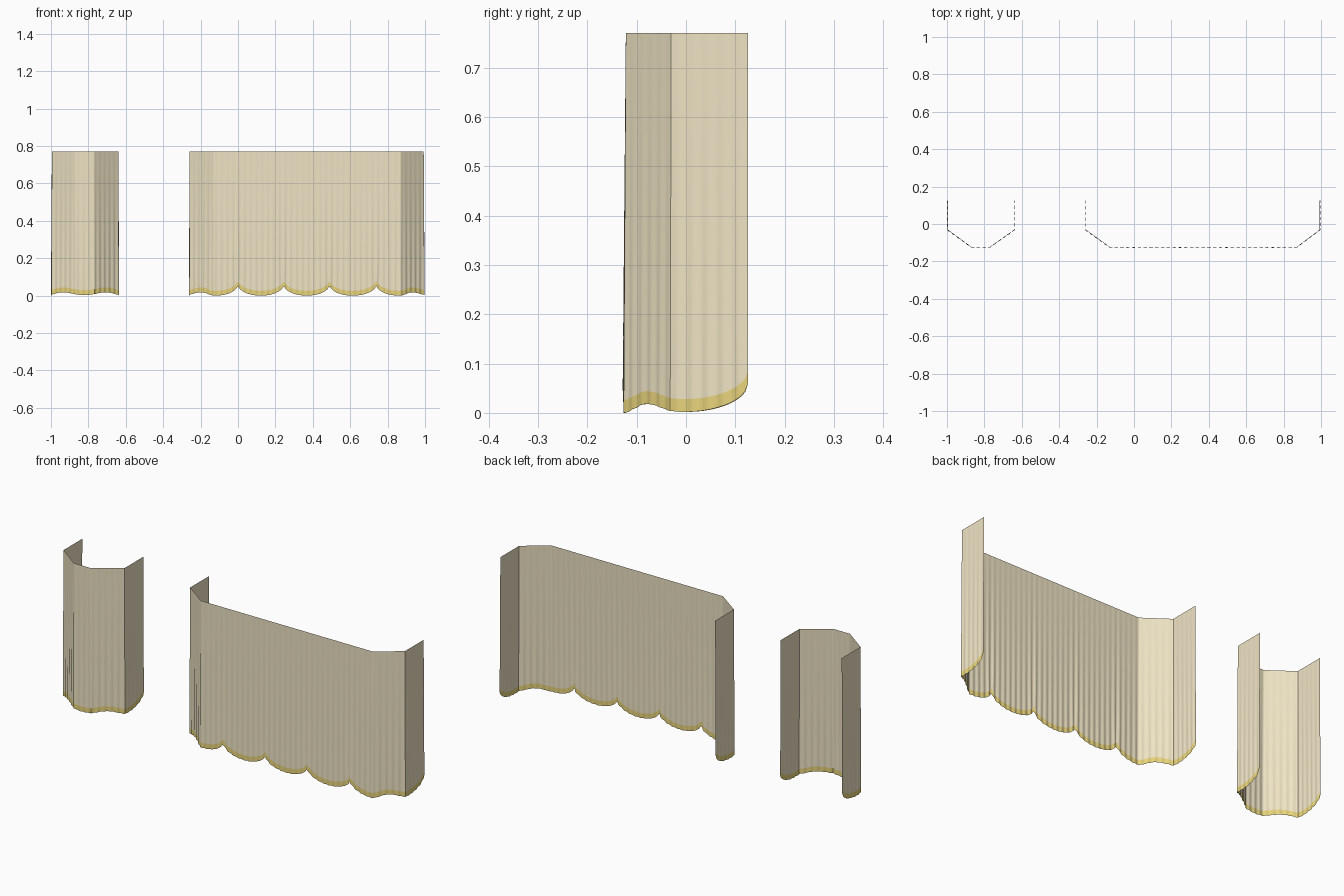
import bpy, math
from mathutils import Vector

if "Cube" in bpy.data.objects:
    bpy.data.objects.remove(bpy.data.objects["Cube"])

TOP = 0.77
TRIM = 0.026


def material(name, color):
    m = bpy.data.materials.new(name)
    m.diffuse_color = (*color, 1)
    m.use_nodes = True
    m.node_tree.nodes["Principled BSDF"].inputs["Base Color"].default_value = m.diffuse_color
    return m


cloth = material("cream_cloth", (0.86, 0.77, 0.55))
gold = material("gold_trim", (0.80, 0.65, 0.20))


def sample_path(points, step=0.006):
    """Arc length, position and outward normal along the plan outline."""
    pts = [Vector(p) for p in points]
    dirs = [(b - a).normalized() for a, b in zip(pts, pts[1:])]
    norms = [Vector((d.y, -d.x)) for d in dirs]
    out, s = [], 0
    for i, (a, b) in enumerate(zip(pts, pts[1:])):
        length = (b - a).length
        n = max(2, round(length / step))
        for k in range(n):
            nrm = norms[i]
            if k == 0 and i > 0:
                nrm = (norms[i] + norms[i - 1]).normalized()
            out.append((s + length * k / n, a.lerp(b, k / n), nrm))
        s += length
    out.append((s, pts[-1], norms[-1]))
    return out


def hem(s, anchors):
    """Scalloped hem: round lobes at tall cusps, soft waves at low crests."""
    for (s0, z0), (s1, z1) in zip(anchors, anchors[1:]):
        if s <= s1 or s1 == anchors[-1][0]:
            t = min(1, max(0, (s - s0) / (s1 - s0)))
            if z0 > z1:
                t = 1 - t
            lo, hi = min(z0, z1), max(z0, z1)
            if hi > 0.04:
                f = 1 - math.sqrt(max(0, 1 - t * t))
            else:
                f = (1 - math.cos(math.pi * t)) / 2
            return lo + (hi - lo) * f


def sheet(name, samples, anchors, levels, mat):
    """Pleated cloth strip; each level maps hem height to z."""
    cusps = [s for s, z in anchors if z > 0.04]
    verts, faces = [], []
    for s, p, n in samples:
        h = hem(s, anchors)
        near = max(math.exp(-((s - c) / 0.025) ** 2) for c in cusps[1:-1] or [9])
        for level in levels:
            z = level(h)
            loose = 1 - z / TOP
            wave = math.sin(2 * math.pi * s / 0.031)
            off = loose * (0.003 + (0.002 + 0.002 * near) * wave)
            q = p + n * off
            verts.append((q.x, q.y, z))
    m = len(levels)
    for i in range(len(samples) - 1):
        for j in range(m - 1):
            a = i * m + j
            faces.append((a, a + m, a + m + 1, a + 1))
    me = bpy.data.meshes.new(name)
    me.from_pydata(verts, [], faces)
    me.materials.append(mat)
    ob = bpy.data.objects.new(name, me)
    bpy.context.collection.objects.link(ob)
    bpy.context.view_layer.objects.active = ob
    ob.select_set(True)
    bpy.ops.object.shade_smooth_by_angle(angle=math.radians(50))
    ob.select_set(False)


def curtain(name, outline, anchors):
    samples = sample_path(outline)
    trim_levels = [lambda h: h, lambda h: h + TRIM]
    body_levels = [lambda h, f=f: (h + TRIM) * (1 - f) + TOP * f
                   for f in (0, 0.15, 0.3, 0.5, 0.75, 1)]
    sheet(name + "_trim", samples, anchors, trim_levels, gold)
    sheet(name + "_cloth", samples, anchors, body_levels, cloth)


C, K = 0.06, 0.018  # cusp and soft crest heights

# Narrow curtain on the left
curtain("narrow_curtain",
        [(-0.995, 0.126), (-0.995, -0.03), (-0.87, -0.122),
         (-0.77, -0.122), (-0.64, -0.03), (-0.64, 0.126)],
        [(0, C), (0.125, 0.002), (0.232, K), (0.36, 0.003),
         (0.488, K), (0.598, 0.002), (0.725, C)])

# Wide curtain on the right, with cusps along the front
front = []
for x in (0, 0.245, 0.49, 0.74):
    front += [(x + 0.443, C), (x + 0.566, 0)]
curtain("wide_curtain",
        [(-0.258, 0.126), (-0.258, -0.03), (-0.13, -0.122),
         (0.87, -0.122), (0.993, -0.03), (0.993, 0.126)],
        [(0, C), (0.125, 0.002), (0.235, K), (0.323, 0)] + front
        + [(1.388, K), (1.492, 0.002), (1.622, C)])
